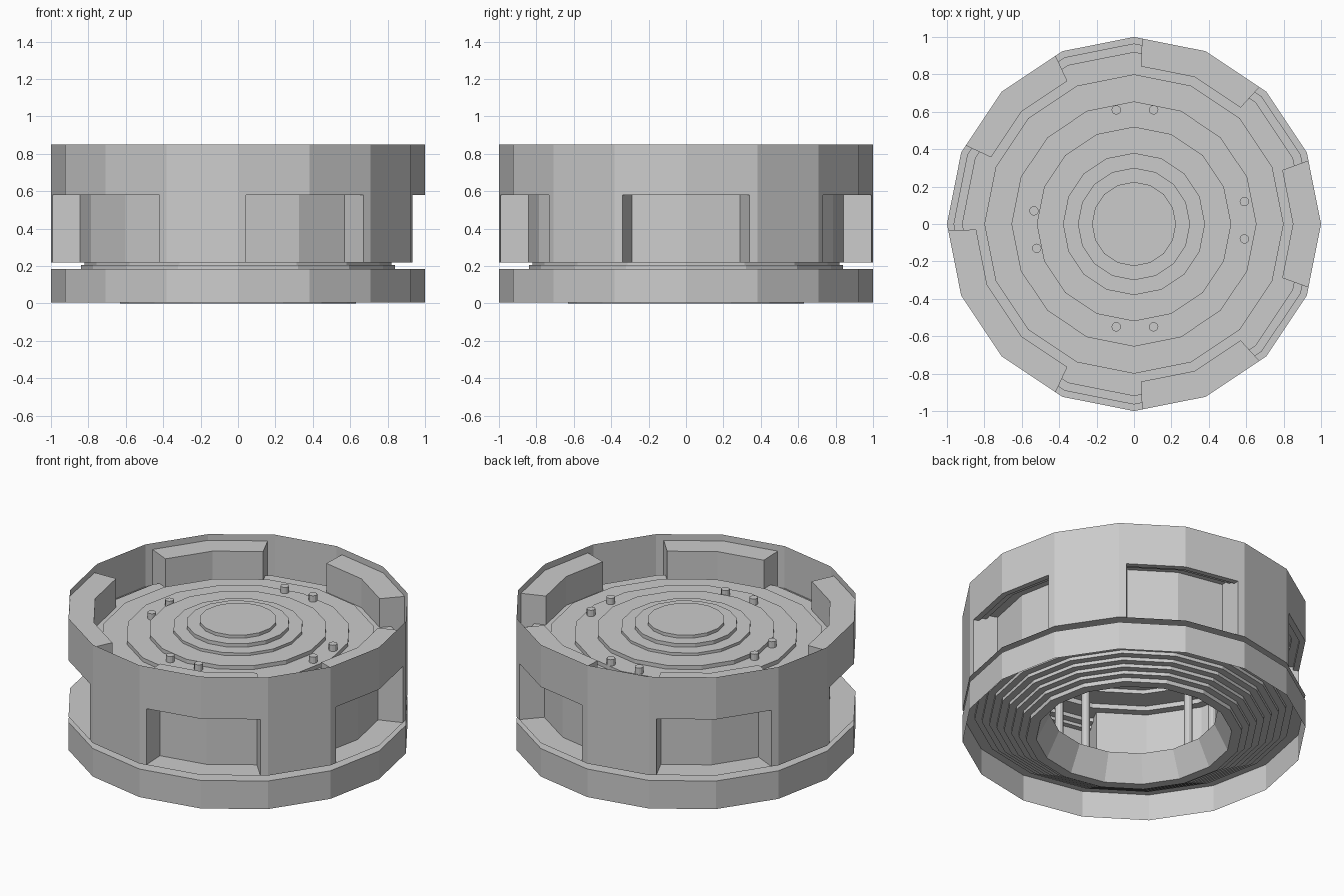
import bpy, bmesh
from math import pi, sin, cos, radians

if "Cube" in bpy.data.objects:
    bpy.data.objects.remove(bpy.data.objects["Cube"])

SIDE = 22.5                                   # 16-sided drum


def ring_point(r, z, deg):
    """Point on a 16-gon of corner radius r, also between its corners."""
    k = cos(radians(SIDE / 2)) / cos(radians(deg % SIDE - SIDE / 2))
    return (r * k * cos(radians(deg)), r * k * sin(radians(deg)), z)


def arc_angles(a, b):
    """Start, every polygon corner between, end."""
    corners = [i * SIDE for i in range(-16, 33) if a + 0.01 < i * SIDE < b - 0.01]
    return [a] + corners + [b]


def sweep(bm, profile, a=0, b=360, caps=False):
    """Sweep an (r, z) profile round the 16-gon from angle a to b."""
    rows = [[bm.verts.new(ring_point(r, z, t)) for r, z in profile] for t in arc_angles(a, b)]
    for p, q in zip(rows, rows[1:]):
        for i in range(len(profile) - 1):
            bm.faces.new((p[i], q[i], q[i + 1], p[i + 1]))
    if caps:
        bm.faces.new(rows[0])
        bm.faces.new(rows[-1])


def finish(bm, name):
    bmesh.ops.remove_doubles(bm, verts=bm.verts, dist=0.0005)
    bmesh.ops.recalc_face_normals(bm, faces=bm.faces)
    me = bpy.data.meshes.new(name)
    bm.to_mesh(me)
    bm.free()
    ob = bpy.data.objects.new(name, me)
    bpy.context.collection.objects.link(ob)


def steps(levels):
    """Stair profile: flat treads joined by vertical risers."""
    out = []
    for (r, z), (r2, _) in zip(levels, levels[1:]):
        out += [(r, z), (r2, z)]
    return out + [levels[-1]]


# Recess sectors; the fourth is one side wider
recesses = [(-20, 20), (47.5, 87.5), (115, 155), (182, 245), (272.5, 312.5)]

# Upper wall: full band above, short panels between the recesses
bm = bmesh.new()
sweep(bm, [(1, 0.58), (1, 0.85)])
for i, (_, end) in enumerate(recesses):
    start = recesses[(i + 1) % 5][0] + (360 if i == 4 else 0)
    sweep(bm, [(1, 0.22), (1, 0.58)], end, start)
sweep(bm, [(1, 0.22), (0.82, 0.22)])
finish(bm, "upper_wall")

# Recess boxes pushed in through the wall, standing above the deck as blocks
for i, (a, b) in enumerate(recesses):
    bm = bmesh.new()
    sweep(bm, [(0.85, 0.22), (0.85, 0.81), (1, 0.81)], a, b)
    for t in (a, b):
        bm.faces.new([bm.verts.new(ring_point(r, z, t))
                      for r, z in [(1, 0.22), (0.85, 0.22), (0.85, 0.81), (1, 0.81)]])
    finish(bm, f"recess_block_{i + 1}")

# Stepped deck rising to the middle
bm = bmesh.new()
sweep(bm, steps([(1, 0.58), (0.965, 0.60), (0.92, 0.625), (0.80, 0.655), (0.655, 0.68),
                 (0.52, 0.705), (0.38, 0.722), (0.30, 0.745), (0.225, 0.765), (0, 0.765)]))
finish(bm, "stepped_deck")

# Base: outer band, top ledge and neck in the gap
bm = bmesh.new()
sweep(bm, [(1, 0.005), (1, 0.185), (0.84, 0.185), (0.84, 0.205), (0.82, 0.205), (0.82, 0.22)])
finish(bm, "base_band")

# Stepped underside descending to the lip, then the funnel opening
bm = bmesh.new()
n = 7
treads = [(1, 0.175)] + [(0.93 - 0.3 * i / n, 0.155 - 0.15 * i / n) for i in range(n + 1)]
sweep(bm, steps(treads) + [(0.63, 0.0), (0.57, 0.0), (0.49, 0.16)])
finish(bm, "underside_funnel")

# Pins running through the deck
pins = [(x, y) for y in (0.61, -0.55) for x in (-0.095, 0.105)]
pins += [(0.59, 0.12), (0.59, -0.08), (-0.535, 0.07), (-0.52, -0.13)]
for i, (x, y) in enumerate(pins):
    bpy.ops.mesh.primitive_cylinder_add(vertices=12, radius=0.025, depth=0.56,
                                        location=(x, y, 0.44))
    bpy.context.object.name = f"pin_{i + 1}"
